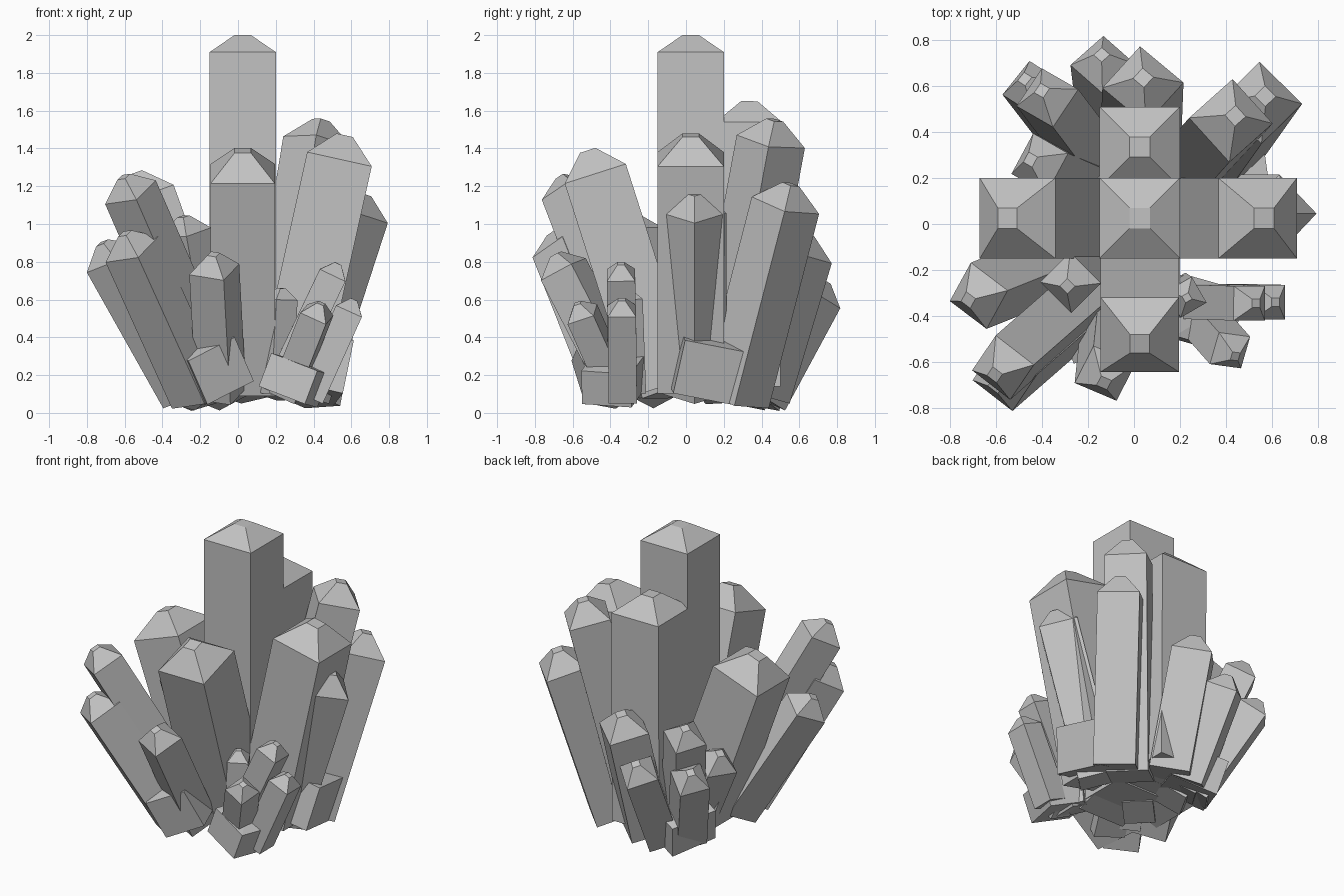
import bpy, bmesh
from math import radians
from mathutils import Vector, Matrix

cube = bpy.data.objects.get("Cube")
if cube:
    bpy.data.objects.remove(cube, do_unlink=True)

grey = bpy.data.materials.new("crystal_grey")
grey.use_nodes = True
grey.diffuse_color = (0.54, 0.54, 0.54, 1)
grey.node_tree.nodes["Principled BSDF"].inputs["Base Color"].default_value = (0.54, 0.54, 0.54, 1)


def crystal(name, base, apex, width, spin=0, cap=0.13):
    """Square prism from base to apex, closed by a truncated pyramid."""
    base, apex = Vector(base), Vector(apex)
    axis = apex - base
    length = axis.length
    cap = min(cap, width * 0.45)
    bm = bmesh.new()
    rings = []
    for size, z in ((width, 0), (width, length - cap), (width * 0.25, length)):
        h = size / 2
        rings.append([bm.verts.new((x * h, y * h, z))
                      for x, y in ((-1, -1), (1, -1), (1, 1), (-1, 1))])
    bm.faces.new(rings[0][::-1])
    bm.faces.new(rings[2])
    for low, high in zip(rings, rings[1:]):
        for i in range(4):
            j = (i + 1) % 4
            bm.faces.new((low[i], low[j], high[j], high[i]))
    tilt = Vector((0, 0, 1)).rotation_difference(axis).to_matrix().to_4x4()
    bm.transform(Matrix.Translation(base) @ tilt @ Matrix.Rotation(radians(spin), 4, 'Z'))
    mesh = bpy.data.meshes.new(name)
    bm.to_mesh(mesh)
    bm.free()
    mesh.materials.append(grey)
    bpy.context.collection.objects.link(bpy.data.objects.new(name, mesh))


# Large central crystals
C = 0.025
crystal("main_crystal", (C, C, 0.14), (C, C, 2.0), 0.35, cap=0.09)
crystal("front_crystal", (C, -0.12, 0.14), (C, -0.52, 1.39), 0.34)
crystal("left_crystal", (0.27, C, 0.14), (0.565, C, 1.47), 0.35)
crystal("back_crystal", (C, 0.325, 0.14), (C, 0.335, 1.65), 0.35, cap=0.11)
crystal("right_crystal", (-0.14, C, 0.14), (-0.55, C, 1.27), 0.35)

# Wide, nearly flat stubs that gather each cluster at the bottom
FLAT = 0.01
crystal("main_stub", (C, -0.09, 0.13), (C, -0.09, 0.51), 0.35, cap=FLAT)
crystal("back_left_stub", (0.355, 0.09, 0.11), (0.415, 0.155, 0.4), 0.36, 7, FLAT)
crystal("front_left_stub", (0.265, -0.385, 0.085), (0.335, -0.39, 0.27), 0.27, -15, FLAT)
crystal("front_right_stub", (-0.08, -0.375, 0.13), (-0.185, -0.45, 0.37), 0.28, 15, FLAT)
crystal("back_right_stub", (-0.17, 0.3, 0.08), (-0.215, 0.365, 0.31), 0.31, -23, FLAT)

# Left side and back left
crystal("left_outer_crystal", (0.32, 0.045, 0.1), (0.665, 0.045, 1.16), 0.24, 45)
crystal("back_left_tall_crystal", (0.2, 0.2, 0.1), (0.44, 0.47, 1.55), 0.26, 42)
crystal("back_left_outer_crystal", (0.36, 0.26, 0.07), (0.57, 0.555, 1.21), 0.26, 45)

# Back and back right
crystal("back_tall_crystal", (0.03, 0.38, 0.1), (0.04, 0.635, 0.95), 0.25, 49)
crystal("back_short_crystal", (-0.1, 0.4, 0.08), (-0.14, 0.735, 0.7), 0.2, 45)
crystal("back_right_tall_crystal", (-0.15, 0.25, 0.1), (-0.4, 0.58, 0.95), 0.2, 58)
crystal("back_right_short_crystal", (-0.22, 0.3, 0.08), (-0.475, 0.63, 0.69), 0.19, 54)
crystal("right_small_crystal", (-0.15, 0.15, 0.1), (-0.45, 0.28, 0.68), 0.2, 61)

# Right side and front right
crystal("right_outer_crystal", (-0.27, -0.15, 0.1), (-0.72, -0.33, 0.9), 0.21, 57)
crystal("right_inner_crystal", (-0.12, -0.1, 0.1), (-0.29, -0.27, 1.04), 0.19, 45)
crystal("front_right_tall_crystal", (-0.12, -0.23, 0.14), (-0.605, -0.655, 1.25), 0.21, 54)
crystal("front_right_outer_crystal", (-0.21, -0.36, 0.09), (-0.6, -0.7, 0.95), 0.22, 54)
crystal("front_small_crystal", (-0.09, -0.31, 0.1), (-0.13, -0.69, 0.84), 0.2, 65)

# Front left cluster
crystal("front_left_short_crystal", (0.25, -0.36, 0.1), (0.44, -0.575, 0.58), 0.15, 78)
crystal("front_left_tall_crystal", (0.2, -0.335, 0.1), (0.53, -0.345, 0.79), 0.15)
crystal("front_left_outer_crystal", (0.38, -0.335, 0.08), (0.615, -0.34, 0.6), 0.15)
crystal("front_left_thin_crystal", (0.2, -0.3, 0.1), (0.23, -0.32, 0.66), 0.13, 30)
